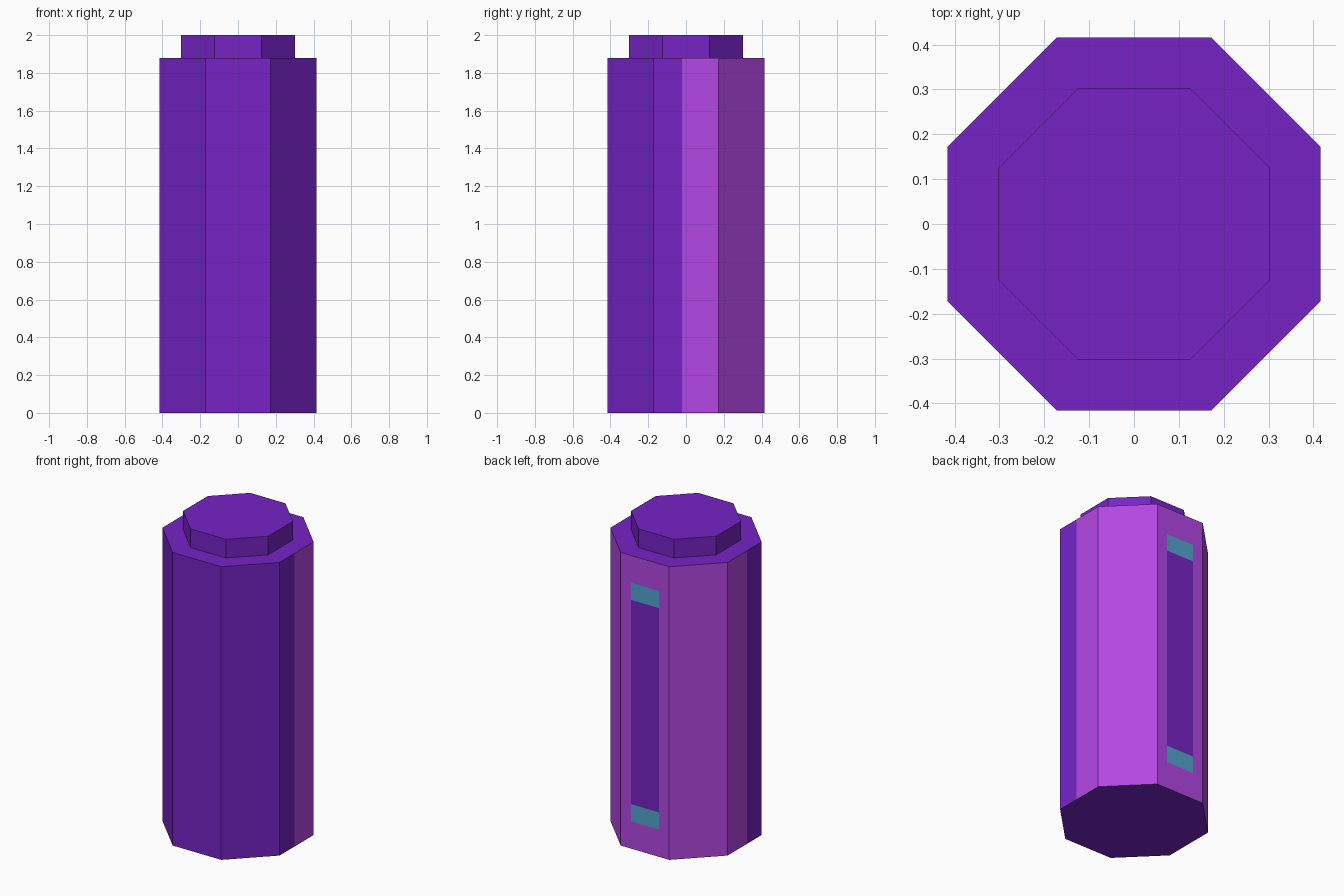
import bpy, bmesh, math
from mathutils import Matrix

if "Cube" in bpy.data.objects:
    bpy.data.objects.remove(bpy.data.objects["Cube"])


def material(name, rgb):
    def lin(c):
        c /= 255
        return c / 12.92 if c <= 0.04045 else ((c + 0.055) / 1.055) ** 2.4
    m = bpy.data.materials.new(name)
    m.diffuse_color = (*[lin(c) for c in rgb], 1)
    m.use_nodes = True
    m.node_tree.nodes["Principled BSDF"].inputs["Base Color"].default_value = m.diffuse_color
    return m


purple = material("purple", (118, 36, 197))
violet = material("light_violet", (180, 71, 227))
teal = material("teal", (84, 166, 207))


def octagon_prism(apothem, z0, z1):
    """Eight-sided prism with flats facing the axes."""
    bm = bmesh.new()
    r = apothem / math.cos(math.pi / 8)
    place = Matrix.Translation((0, 0, (z0 + z1) / 2)) @ Matrix.Rotation(math.pi / 8, 4, 'Z')
    bmesh.ops.create_cone(bm, cap_ends=True, segments=8, radius1=r, radius2=r,
                          depth=z1 - z0, matrix=place)
    bm.normal_update()
    return bm


def finish(bm, name, mats):
    mesh = bpy.data.meshes.new(name)
    bm.to_mesh(mesh)
    bm.free()
    for m in mats:
        mesh.materials.append(m)
    bpy.context.collection.objects.link(bpy.data.objects.new(name, mesh))


def cut(bm, faces, co, no):
    edges = {e for f in faces for e in f.edges}
    verts = {v for f in faces for v in f.verts}
    bmesh.ops.bisect_plane(bm, geom=list(verts) + list(edges) + list(faces),
                           plane_co=co, plane_no=no)
    bm.normal_update()


SPLIT_Y = -0.022                      # border between front and back colours
PANEL_X = 0.099                       # half width of the back panel
PANEL_Z = (0.175, 0.285, 1.595, 1.705)

# Main body: cut the two side flats where the colour changes
body = octagon_prism(0.416, 0, 1.88)
cut(body, [f for f in body.faces if abs(f.normal.x) > 0.9], (0, SPLIT_Y, 0), (0, 1, 0))


# Back panel: cut its outline and bands into the back flat
def back_faces():
    return [f for f in body.faces if f.normal.y > 0.9]


for x in (-PANEL_X, PANEL_X):
    cut(body, back_faces(), (x, 0, 0), (1, 0, 0))
for z in PANEL_Z:
    strip = [f for f in back_faces() if abs(f.calc_center_median().x) < PANEL_X / 2]
    cut(body, strip, (0, 0, z), (0, 0, 1))

# Colours by direction and height
for f in body.faces:
    c, n = f.calc_center_median(), f.normal
    if abs(n.z) > 0.5 or c.y < SPLIT_Y:
        continue
    f.material_index = 1
    if n.y > 0.9 and abs(c.x) < PANEL_X / 2 and PANEL_Z[0] < c.z < PANEL_Z[3]:
        f.material_index = 0 if PANEL_Z[1] < c.z < PANEL_Z[2] else 2
finish(body, "body", [purple, violet, teal])

# Raised cap on top
finish(octagon_prism(0.302, 1.88, 2.0), "top_cap", [purple])
